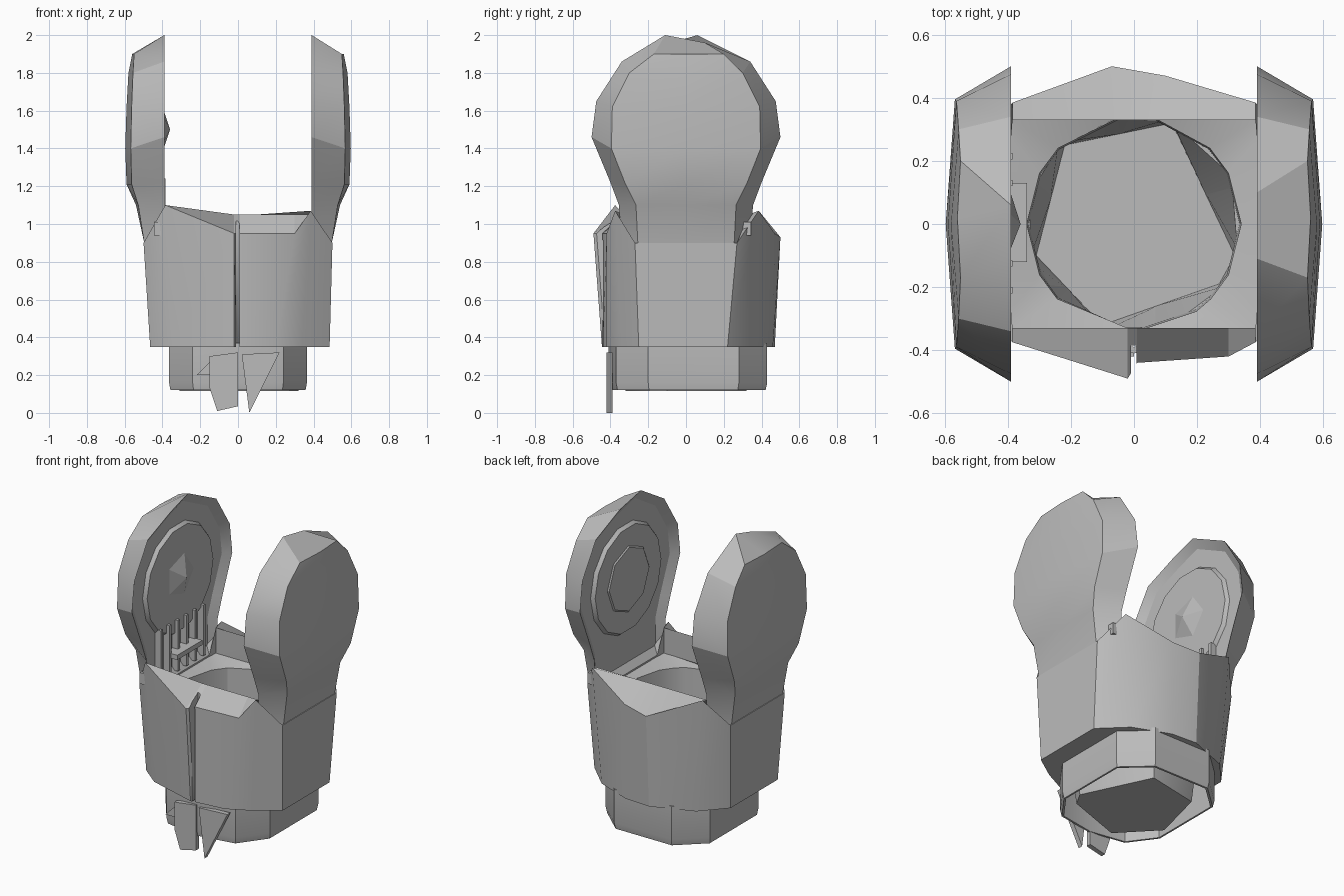
import bpy, bmesh, math
from mathutils import Matrix, Vector

cube = bpy.data.objects.get("Cube")
if cube:
    bpy.data.objects.remove(cube, do_unlink=True)

grey = bpy.data.materials.new("mid_grey")
grey.use_nodes = True
colour = (0.5, 0.5, 0.5, 1)
grey.diffuse_color = colour
grey.node_tree.nodes["Principled BSDF"].inputs["Base Color"].default_value = colour


def finish(name, bm, angle=25):
    bmesh.ops.recalc_face_normals(bm, faces=bm.faces)
    mesh = bpy.data.meshes.new(name)
    bm.to_mesh(mesh)
    bm.free()
    mesh.materials.append(grey)
    obj = bpy.data.objects.new(name, mesh)
    bpy.context.collection.objects.link(obj)
    bpy.ops.object.select_all(action="DESELECT")
    obj.select_set(True)
    bpy.context.view_layer.objects.active = obj
    bpy.ops.object.shade_smooth_by_angle(angle=math.radians(angle))
    return obj


def loft(name, rings, caps=True):
    """Skin a list of rings; without caps the last ring joins the first."""
    bm = bmesh.new()
    loops = [[bm.verts.new(p) for p in ring] for ring in rings]
    pairs = list(zip(loops, loops[1:]))
    if caps:
        bm.faces.new(loops[0])
        bm.faces.new(loops[-1])
    else:
        pairs.append((loops[-1], loops[0]))
    n = len(loops[0])
    for a, b in pairs:
        for i in range(n):
            j = (i + 1) % n
            bm.faces.new((a[i], a[j], b[j], b[i]))
    return finish(name, bm)


def box(name, lo, hi):
    lo, hi = Vector(lo), Vector(hi)
    bm = bmesh.new()
    bmesh.ops.create_cube(bm, size=1)
    bmesh.ops.scale(bm, vec=hi - lo, verts=bm.verts)
    bmesh.ops.translate(bm, vec=(lo + hi) / 2, verts=bm.verts)
    return finish(name, bm)


def cone_x(name, sides, r_base, r_tip, depth, centre, side):
    """Cone or disc whose tip points toward the middle of the model."""
    bm = bmesh.new()
    bmesh.ops.create_cone(bm, cap_ends=True, segments=sides, radius1=r_base,
                          radius2=r_tip, depth=depth,
                          matrix=Matrix.Translation(centre)
                          @ Matrix.Rotation(-side * math.pi / 2, 4, "Y"))
    return finish(name, bm)


def plate(name, outline, y0, y1):
    return loft(name, [[(x, y, z) for x, z in outline] for y in (y0, y1)])


# Cup body: faceted shell with a peaked front and back rim and a round bore
top = [(-.02, -.49, .95), (.01, -.44, .95), (.3, -.42, .95), (.385, -.375, 1.07),
       (.5, -.27, .9), (.5, 0, .9), (.5, .27, .9), (.385, .385, 1.07),
       (.1, .47, .95), (-.07, .5, .93), (-.385, .385, 1.07),
       (-.5, .27, .9), (-.5, 0, .9), (-.5, -.27, .9), (-.385, -.375, 1.1)]
foot = [(-.02, -.445), (.01, -.44), (.2, -.42), (.34, -.35),
        (.485, -.25), (.485, 0), (.485, .22), (.33, .37),
        (.1, .46), (-.07, .47), (-.33, .37),
        (-.465, .22), (-.465, 0), (-.465, -.25), (-.34, -.35)]


def bore(radius, z):
    angles = [math.atan2(y, x) for x, y, _ in top]
    return [(radius * math.cos(a), radius * math.sin(a), z) for a in angles]


rim, ledge = [], []
for x, y, z in top:
    rx, ry = max(-.39, min(.39, x)), max(-.33, min(.33, y))
    rim.append((rx, ry, .9 if abs(x) > .45 else 1.05))
    ledge.append((rx, ry, .89))
loft("cup_body", [bore(.335, .35), [(x, y, .35) for x, y in foot], top,
                  rim, ledge, bore(.34, .87)], caps=False)

# Front seam groove
cutter = box("seam_cutter", (-.01, -.6, .3), (.008, -.385, 1.2))
cutter.hide_render = True
cutter.hide_set(True)
cut = bpy.data.objects["cup_body"].modifiers.new("seam", "BOOLEAN")
cut.operation = "DIFFERENCE"
cut.object = cutter

# Open skirt under the cup
plan = [(0, -.41), (.24, -.37), (.365, -.2), (.365, .28), (.2, .43),
        (-.2, .43), (-.365, .28), (-.365, -.2), (-.24, -.37)]


def skirt_ring(scale, z):
    return [(x * scale, y * scale, z) for x, y in plan]


loft("base_skirt", [skirt_ring(.98, .12), skirt_ring(1, .16), skirt_ring(1, .37),
                    skirt_ring(.95, .37), skirt_ring(.95, .12)], caps=False)

# Bowl closing the bore: six-sided floor flaring to a round top edge
corners = [Vector(p) for p in ((-.22, .25), (.12, .32), (.32, -.1),
                               (.27, -.19), (-.1, -.32), (-.31, -.1))]
outline = []
for a, b in zip(corners, corners[1:] + corners[:1]):
    outline += [a, (a + b) / 2]


def bowl_floor(z):
    return [(p.x, p.y, z) for p in outline]


def bowl_edge(radius):
    return [(*(p.normalized() * radius), .355) for p in outline]


loft("bore_floor", [bowl_floor(.115), bowl_edge(.36), bowl_edge(.345), bowl_floor(.13)])

# Jagged tabs hanging at the front of the base
plate("front_tab", [(-.15, .13), (-.11, .01), (0, .035), (0, .32), (-.15, .3)], -.42, -.39)
plate("front_spike", [(.02, .31), (.06, 0), (.22, .32)], -.42, -.39)
plate("front_latch", [(-.22, .2), (-.08, .2), (-.08, .28), (-.13, .29)], -.41, -.37)

# Upright arms; each row is inner height, inner half width,
# outer height, outer half width, outer x
rows = [(.9, .34, .9, .255, .495), (1.1, .355, 1.1, .265, .54),
        (1.22, .4, 1.21, .32, .59), (1.46, .5, 1.4, .395, .597),
        (1.65, .475, 1.62, .39, .59), (1.86, .34, 1.8, .3, .58)]


def make_arm(name, side, front_peak, back_peak):
    bm = bmesh.new()

    def column(sign, outer, peak):
        points = []
        for zi, yi, zo, yo, xo in rows:
            edge = .5 + (xo - .5) * (.7 if sign else 1)
            points.append((edge, sign * yo, zo) if outer else (.39, sign * yi, zi))
        return [bm.verts.new((side * x, y, z)) for x, y, z in points + [peak]]
    columns = [column(-1, False, (.39, *front_peak)),
               column(-1, True, (.55, -.17, 1.9)),
               column(0, True, (.56, .02, 1.9)),
               column(1, True, (.55, .2, 1.9)),
               column(1, False, (.39, *back_peak))]
    for a, b in zip(columns, columns[1:]):
        for i in range(len(rows)):
            bm.faces.new((a[i], b[i], b[i + 1], a[i + 1]))
    for end in (0, -1):
        bm.faces.new([c[end] for c in columns])
    inner = bm.faces.new(columns[0] + columns[-1][::-1])
    bmesh.ops.recalc_face_normals(bm, faces=bm.faces)
    # Shallow recess in the inner face
    bmesh.ops.inset_region(bm, faces=[inner], thickness=.055, depth=-.035)
    finish(name, bm)


make_arm("left_arm", 1, (-.11, 2), (.1, 1.96))
make_arm("right_arm", -1, (-.11, 1.95), (.06, 2))
for label, side in (("left", 1), ("right", -1)):
    cone_x(label + "_pivot_disc", 14, .35, .33, .03,
           (side * .418, 0, 1.48), side)
    # Small release nub on the shoulder
    nub = Vector((side * .425, side * .315, .975))
    half = Vector((.02, .03, .035))
    box(label + "_release_nub", nub - half, nub + half)

cone_x("right_pivot_point", 5, .14, 0, .045, (-.382, 0, 1.5), -1)
cone_x("left_pivot_plate", 8, .21, .2, .008, (.4, 0, 1.48), 1)

# Vent fins and shelf below the right disc
for i in range(6):
    y = -.22 + i * .085
    box(f"vent_fin_{i + 1}", (-.43, y, .92), (-.385, y + .02, 1.24))
box("vent_shelf", (-.42, -.12, 1.03), (-.34, .13, 1.06))
